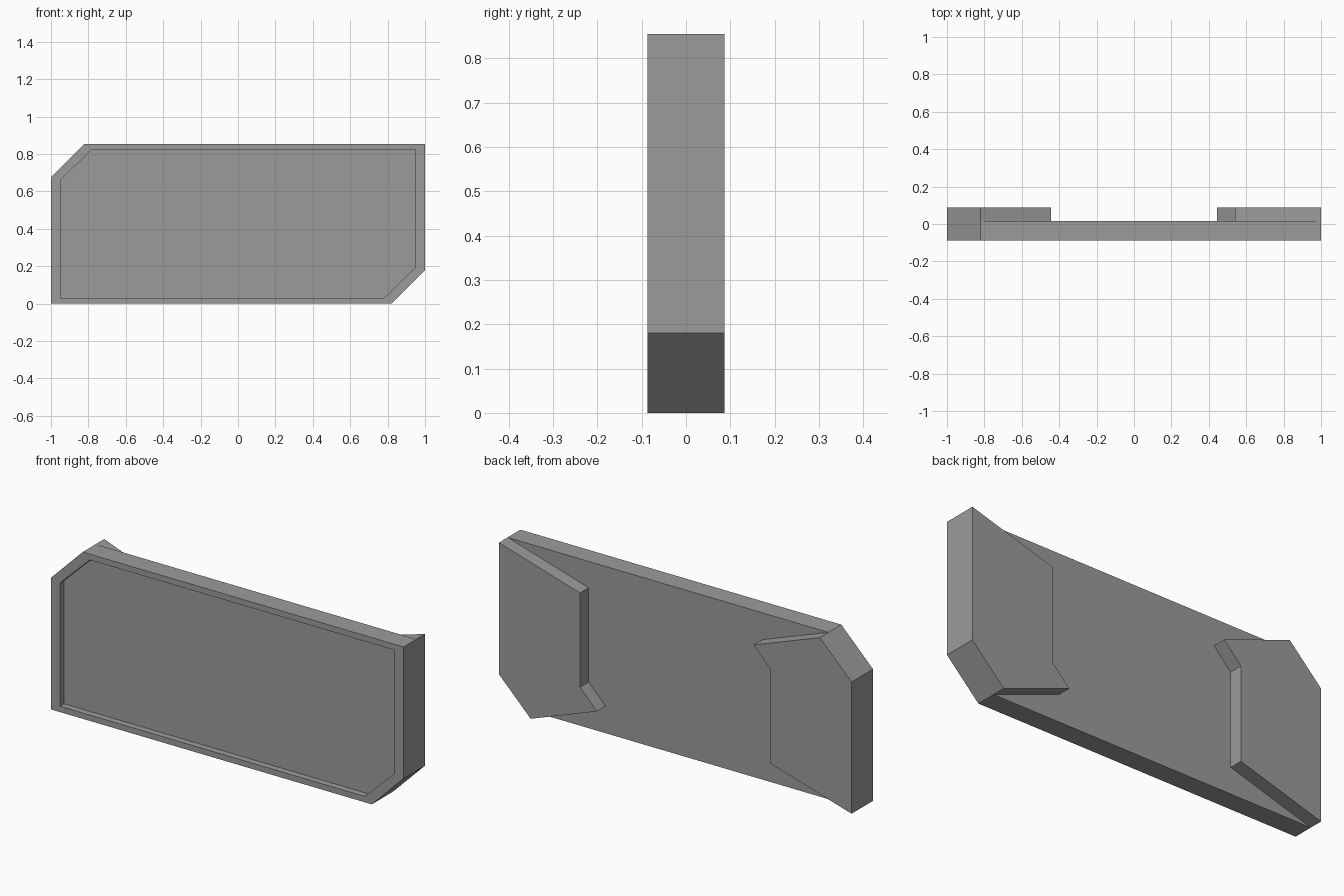
import bpy
import bmesh

cube = bpy.data.objects.get("Cube")
if cube:
    bpy.data.objects.remove(cube, do_unlink=True)

HEIGHT = 0.855
FRONT, BACK, PAD_BACK = -0.087, 0.017, 0.087
RECESS = 0.033

grey = bpy.data.materials.new("plain_grey")
grey.use_nodes = True
colour = (0.33, 0.33, 0.33, 1)
grey.diffuse_color = colour
grey.node_tree.nodes["Principled BSDF"].inputs["Base Color"].default_value = colour


def loft(name, rings):
    """Join a series of (outline, y) rings with quads and cap both ends."""
    bm = bmesh.new()
    loops = [[bm.verts.new((x, y, z)) for x, z in outline] for outline, y in rings]
    for a, b in zip(loops, loops[1:]):
        for i in range(len(a)):
            j = (i + 1) % len(a)
            bm.faces.new((a[i], a[j], b[j], b[i]))
    bm.faces.new(loops[0][::-1])
    bm.faces.new(loops[-1])
    bmesh.ops.recalc_face_normals(bm, faces=bm.faces)
    mesh = bpy.data.meshes.new(name)
    bm.to_mesh(mesh)
    bm.free()
    mesh.materials.append(grey)
    obj = bpy.data.objects.new(name, mesh)
    bpy.context.collection.objects.link(obj)
    return obj


def half_turn(points):
    """Rotate an outline half a turn about the panel centre."""
    return [(-x, HEIGHT - z) for x, z in points]


# Panel with two clipped corners and a shallow framed recess in front
half_outer = [(-1, 0), (0.82, 0), (1, 0.18)]
half_inner = [(-0.95, 0.03), (0.78, 0.03), (0.95, 0.195)]
outer = half_outer + half_turn(half_outer)
inner = half_inner + half_turn(half_inner)
loft("panel", [(outer, BACK), (outer, FRONT), (inner, FRONT), (inner, FRONT + RECESS)])

# Raised mounting pads on the back, one the half turn of the other
pad = [(1, HEIGHT), (0.54, 0.72), (0.54, 0.237), (0.445, 0.138), (0.82, 0), (1, 0.18)]
for name, outline in (("left_back_pad", pad), ("right_back_pad", half_turn(pad))):
    loft(name, [(outline, BACK), (outline, PAD_BACK)])
